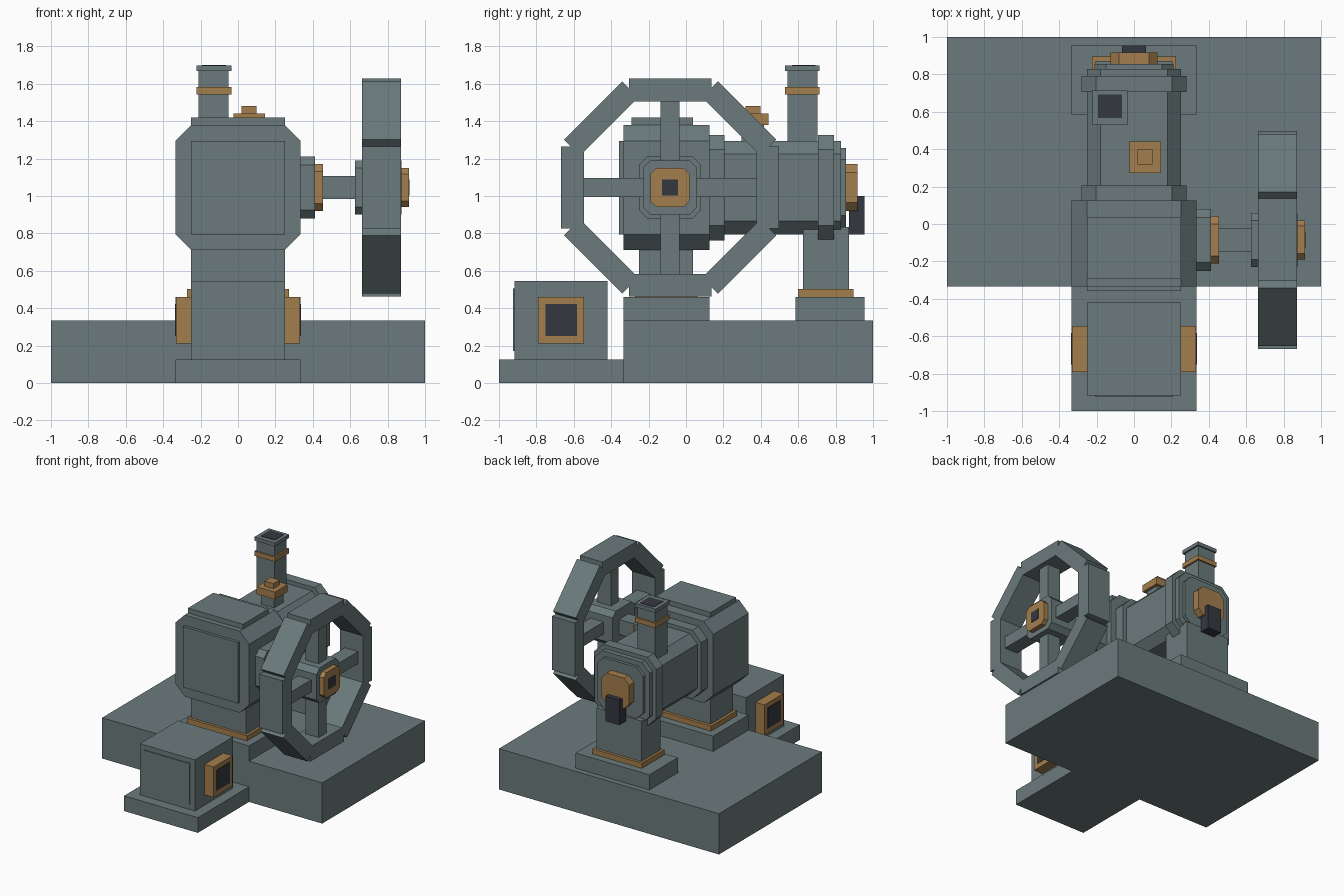
import bpy, bmesh, math
from mathutils import Matrix, Vector

if "Cube" in bpy.data.objects:
    bpy.data.objects.remove(bpy.data.objects["Cube"])


def material(name, rgb):
    m = bpy.data.materials.new(name)
    m.diffuse_color = (*rgb, 1)
    m.use_nodes = True
    m.node_tree.nodes["Principled BSDF"].inputs["Base Color"].default_value = m.diffuse_color
    return m


IRON = material("grey green iron", (0.145, 0.195, 0.2))
BRASS = material("brass", (0.37, 0.21, 0.075))
DARK = material("dark slate", (0.036, 0.039, 0.052))


def finish(name, bm, mat):
    bmesh.ops.recalc_face_normals(bm, faces=bm.faces)
    me = bpy.data.meshes.new(name)
    bm.to_mesh(me)
    bm.free()
    me.materials.append(mat)
    ob = bpy.data.objects.new(name, me)
    bpy.context.collection.objects.link(ob)
    return ob


def box(name, x, y, z, mat=IRON):
    """Box from (low, high) ranges on each axis."""
    bm = bmesh.new()
    size = [b - a for a, b in (x, y, z)]
    mid = [(a + b) / 2 for a, b in (x, y, z)]
    bmesh.ops.create_cube(bm, size=1, matrix=Matrix.Translation(mid) @ Matrix.Diagonal((*size, 1)))
    return finish(name, bm, mat)


def octagon(name, axis, lo, hi, c, half, cut, mat=IRON):
    """Chamfered square prism along x or y; c = (other horizontal, z) centre."""
    k = half - cut
    ring = [(k, half), (half, k), (half, -k), (k, -half),
            (-k, -half), (-half, -k), (-half, k), (-k, half)]
    bm = bmesh.new()
    verts = []
    for u, w in ring:
        p = (lo, c[0] + u, c[1] + w) if axis == "x" else (c[0] + u, lo, c[1] + w)
        verts.append(bm.verts.new(p))
    face = bm.faces.new(verts)
    ext = bmesh.ops.extrude_face_region(bm, geom=[face])
    move = Vector((hi - lo, 0, 0) if axis == "x" else (0, hi - lo, 0))
    bmesh.ops.translate(bm, vec=move, verts=[v for v in ext["geom"] if isinstance(v, bmesh.types.BMVert)])
    return finish(name, bm, mat)


# Foundation and front control box
box("base_slab", (-1, 1), (-0.335, 1), (0, 0.335))
box("front_plinth", (-0.335, 0.335), (-1, -0.335), (0, 0.125))
box("control_box", (-0.25, 0.25), (-0.917, -0.42), (0.125, 0.545))
box("control_box_panel", (-0.208, 0.208), (-0.925, -0.917), (0.17, 0.505))
for side, s in (("left", -1), ("right", 1)):
    box(f"{side}_vent_frame", sorted((s * 0.25, s * 0.332)), (-0.79, -0.545), (0.21, 0.46), BRASS)
    box(f"{side}_vent", sorted((s * 0.332, s * 0.336)), (-0.752, -0.583), (0.252, 0.422), DARK)

# Pedestals: foot, brass collar, column
box("front_foot", (-0.335, 0.335), (-0.335, 0.125), (0.335, 0.46))
box("front_collar", (-0.272, 0.272), (-0.272, 0.062), (0.46, 0.502), BRASS)
box("front_column", (-0.25, 0.25), (-0.25, 0.038), (0.46, 0.73))
box("rear_foot", (-0.335, 0.335), (0.585, 0.955), (0.335, 0.46))
box("rear_collar", (-0.225, 0.225), (0.6, 0.895), (0.46, 0.502), BRASS)
box("rear_column", (-0.205, 0.205), (0.625, 0.872), (0.46, 0.835))

# Engine body along y
C = (0, 1.045)
octagon("main_casing", "y", -0.335, 0.125, C, 0.335, 0.085)
box("front_cover", (-0.25, 0.25), (-0.358, -0.335), (0.795, 1.295))
box("top_cover", (-0.25, 0.25), (-0.292, 0.038), (1.38, 1.42))
octagon("front_flange", "y", 0.125, 0.207, C, 0.282, 0.08)
octagon("barrel", "y", 0.207, 0.705, C, 0.25, 0.07)
octagon("rear_flange", "y", 0.705, 0.79, C, 0.282, 0.08)
octagon("barrel_end", "y", 0.79, 0.83, C, 0.25, 0.07)
octagon("end_plate", "y", 0.83, 0.855, C, 0.21, 0.06)
octagon("end_cap", "y", 0.855, 0.917, C, 0.125, 0.045, BRASS)
box("rear_lever", (-0.063, 0.063), (0.872, 0.955), (0.795, 1.0), DARK)

# Chimney
box("chimney", (-0.21, -0.05), (0.543, 0.703), (1.27, 1.67))
box("chimney_band", (-0.222, -0.036), (0.53, 0.715), (1.543, 1.582), BRASS)
box("chimney_cap", (-0.222, -0.036), (0.53, 0.715), (1.668, 1.698))
box("chimney_opening", (-0.192, -0.065), (0.568, 0.692), (1.698, 1.701), DARK)

# Oil cup
box("oil_cup_stem", (0.0, 0.12), (0.297, 0.418), (1.28, 1.38))
box("oil_cup", (-0.024, 0.144), (0.273, 0.44), (1.38, 1.44), BRASS)
box("oil_cup_lid", (0.02, 0.1), (0.317, 0.397), (1.44, 1.482), BRASS)

# Drive shaft along x
W = (-0.085, 1.045)
octagon("shaft_bearing", "x", 0.33, 0.412, W, 0.166, 0.045)
octagon("bearing_cap", "x", 0.412, 0.455, W, 0.125, 0.04, BRASS)
box("shaft", (0.455, 0.63), (-0.147, -0.023), (0.984, 1.106))
octagon("wheel_hub", "x", 0.625, 0.874, W, 0.145, 0.04)
octagon("hub_cap", "x", 0.874, 0.914, W, 0.105, 0.032, BRASS)
box("hub_bolt", (0.914, 0.918), (-0.128, -0.042), (1.002, 1.088), DARK)

# Flywheel: eight rim blocks and four spokes
centre = Matrix.Translation((0.767, *W))
for i in range(8):
    turn = centre @ Matrix.Rotation(i * math.pi / 4, 4, "X")
    rim = box(f"rim_block_{i + 1}", (-0.104, 0.104), (-0.22, 0.22), (0.461, 0.582))
    rim.data.transform(turn)
    if i % 2 == 0:
        spoke = box(f"spoke_{i // 2 + 1}", (-0.06, 0.06), (-0.05, 0.05), (0.1, 0.47))
        spoke.data.transform(turn)
